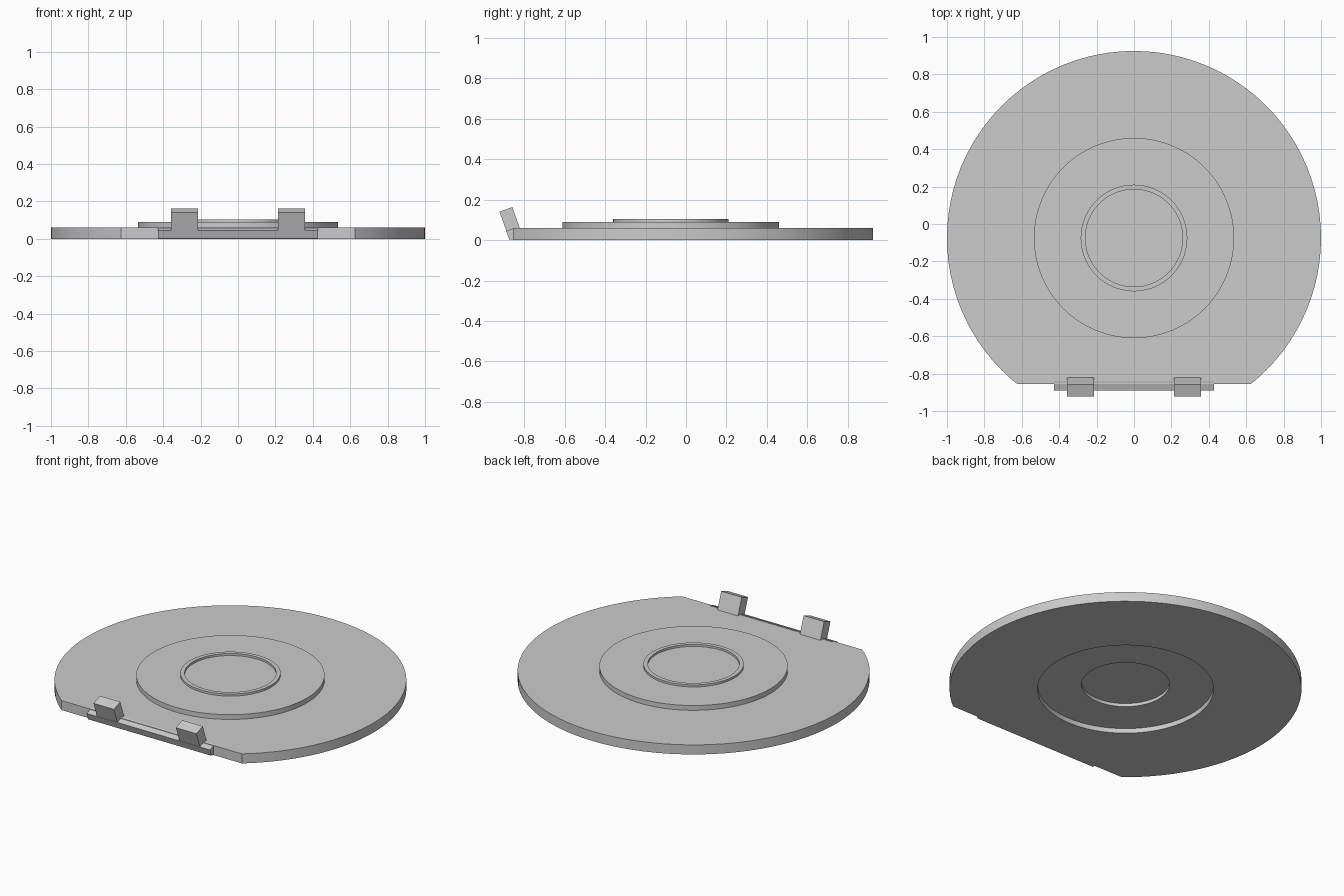
import bpy, bmesh, math
from mathutils import Vector

cube = bpy.data.objects.get("Cube")
if cube:
    bpy.data.objects.remove(cube)

grey = bpy.data.materials.new("light_grey")
grey.use_nodes = True
colour = (0.6, 0.6, 0.6, 1)
grey.diffuse_color = colour
grey.node_tree.nodes["Principled BSDF"].inputs["Base Color"].default_value = colour

CENTRE_Y = -0.075   # middle of the round cover
FLAT_Y = -0.855     # straight front edge


def finish(bm, name):
    bmesh.ops.recalc_face_normals(bm, faces=bm.faces)
    mesh = bpy.data.meshes.new(name)
    bm.to_mesh(mesh)
    bm.free()
    mesh.materials.append(grey)
    obj = bpy.data.objects.new(name, mesh)
    bpy.context.collection.objects.link(obj)
    return obj


def prism(name, section, x0, x1):
    """Extrude a (y, z) section along x."""
    bm = bmesh.new()
    face = bm.faces.new([bm.verts.new((x0, y, z)) for y, z in section])
    new = bmesh.ops.extrude_face_region(bm, geom=[face])["geom"]
    bmesh.ops.translate(bm, vec=(x1 - x0, 0, 0),
                        verts=[v for v in new if isinstance(v, bmesh.types.BMVert)])
    return finish(bm, name)


# Stepped round cover, hollow underneath: (radius, height) from top to underside
profile = [(0, 0.09), (0.26, 0.09), (0.26, 0.103), (0.285, 0.103),
           (0.285, 0.09), (0.535, 0.09), (0.535, 0.06), (1, 0.06), (1, 0),
           (0.5, 0), (0.5, 0.03), (0.25, 0.03), (0.25, 0.05), (0, 0.05)]
bm = bmesh.new()
points = [bm.verts.new((r, CENTRE_Y, z)) for r, z in profile]
edges = [bm.edges.new(pair) for pair in zip(points, points[1:])]
bmesh.ops.spin(bm, geom=points + edges, cent=(0, CENTRE_Y, 0), axis=(0, 0, 1),
               angle=math.tau, steps=96)
bmesh.ops.remove_doubles(bm, verts=bm.verts, dist=0.0001)

# Straight front edge
cut = bmesh.ops.bisect_plane(bm, geom=bm.verts[:] + bm.edges[:] + bm.faces[:],
                             plane_co=(0, FLAT_Y, 0), plane_no=(0, -1, 0),
                             clear_outer=True)["geom_cut"]
bmesh.ops.holes_fill(bm, edges=[e for e in bm.edges if e.is_boundary], sides=0)
cover = finish(bm, "round_cover")
bpy.context.view_layer.objects.active = cover
cover.select_set(True)
bpy.ops.object.shade_smooth_by_angle(angle=math.radians(30))

# Leaning hinge bar along the straight edge
prism("hinge_bar", [(-0.889, 0.045), (-0.842, 0.062), (-0.842, 0.002), (-0.873, 0.002)],
      -0.428, 0.428)

# Two leaning hinge tabs
lean = math.radians(20)
down = Vector((math.sin(lean), -math.cos(lean)))
back = Vector((math.cos(lean), math.sin(lean)))
top = Vector((-0.922, 0.14))
section = [top, top + back * 0.067, top + back * 0.067 + down * 0.145, top + down * 0.145]
for side, name in ((-1, "right_hinge_tab"), (1, "left_hinge_tab")):
    prism(name, section, side * 0.215, side * 0.357)
